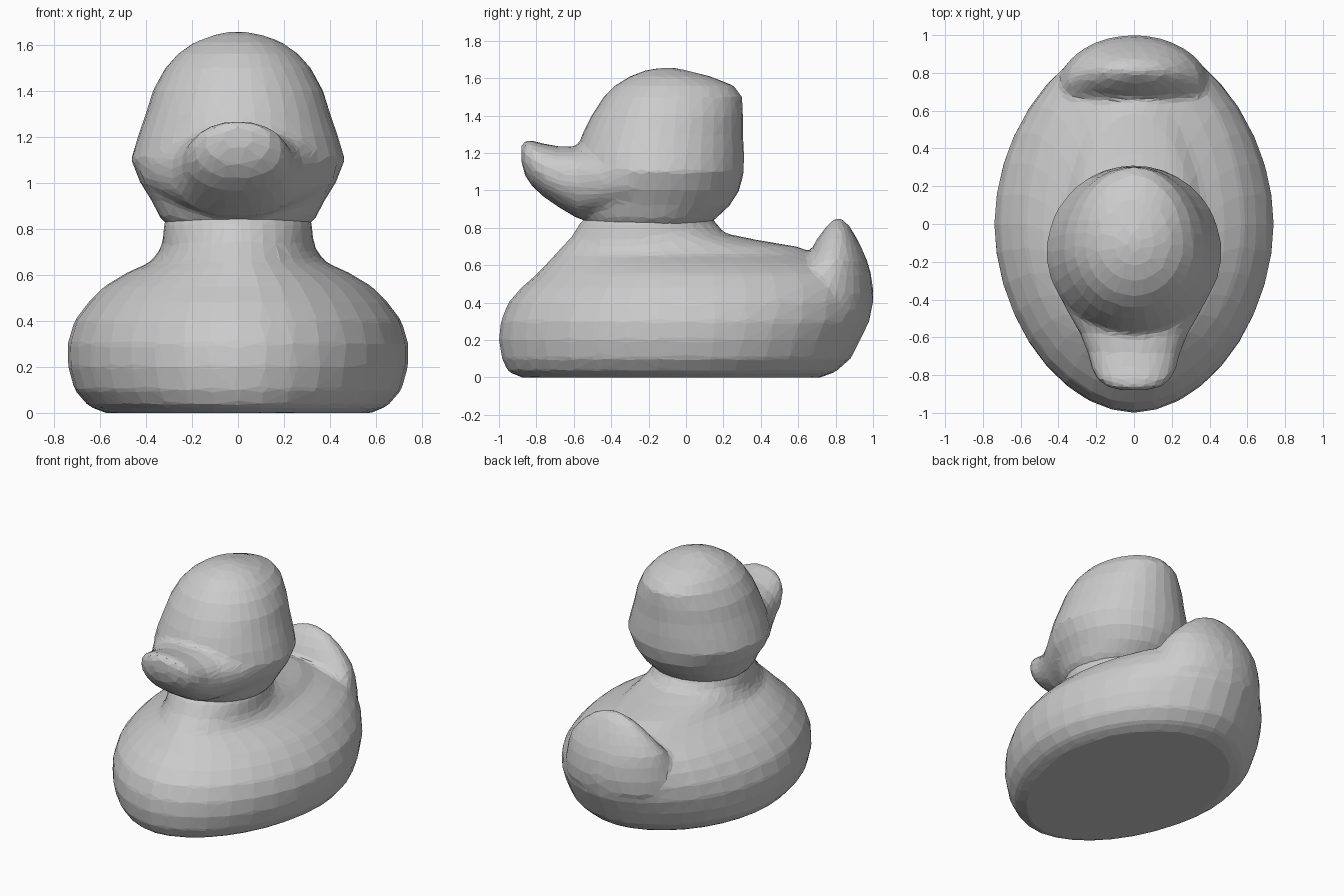
import bpy, bmesh
from math import sin, cos, pi, copysign

N = 36


def power(v, e):
    return copysign(abs(v) ** e, v)


def loft(bm, rings):
    """Skin a list of closed rings and cap both ends."""
    loops = [[bm.verts.new(p) for p in ring] for ring in rings]
    for a, b in zip(loops, loops[1:]):
        for i in range(N):
            j = (i + 1) % N
            bm.faces.new((a[i], a[j], b[j], b[i]))
    bm.faces.new(loops[0][::-1])
    bm.faces.new(loops[-1])


def level(z, w, front, mid, back, e=1.0):
    """Horizontal egg outline: half width w, widest at y = mid."""
    ring = []
    for i in range(N):
        c, s = cos(2 * pi * i / N), sin(2 * pi * i / N)
        reach = back - mid if s > 0 else mid - front
        ring.append((w * power(c, e), mid + reach * power(s, e), z))
    return ring


def slice_y(y, w, low, mid, high):
    """Upright egg outline used along the bill."""
    ring = []
    for i in range(N):
        c, s = cos(2 * pi * i / N), sin(2 * pi * i / N)
        ring.append((w * power(c, 0.9), y, mid + (high - mid if s > 0 else mid - low) * power(s, 0.9)))
    return ring


def make(name, parts, faces_ratio):
    """Fuse lofted parts and reduce them to irregular flat facets."""
    bm = bmesh.new()
    for rings in parts:
        loft(bm, rings)
    bmesh.ops.recalc_face_normals(bm, faces=bm.faces)
    me = bpy.data.meshes.new(name)
    bm.to_mesh(me)
    bm.free()
    ob = bpy.data.objects.new(name, me)
    bpy.context.collection.objects.link(ob)
    r = ob.modifiers.new("fuse", 'REMESH')
    r.mode = 'VOXEL'
    r.voxel_size = 0.02
    s = ob.modifiers.new("soften", 'SMOOTH')
    s.factor, s.iterations = 0.5, 3
    d = ob.modifiers.new("facets", 'DECIMATE')
    d.ratio = faces_ratio
    return ob


# Body: flat base, wide belly, sloping chest and back, short neck
body = [level(*r, 1.06) for r in (
    (0.00, 0.58, -0.88, 0, 0.72), (0.03, 0.65, -0.95, 0, 0.80),
    (0.10, 0.71, -0.985, 0, 0.88), (0.20, 0.738, -1.0, 0, 0.93),
    (0.30, 0.74, -0.99, 0, 0.98), (0.40, 0.71, -0.95, 0, 1.0),
    (0.48, 0.65, -0.88, 0, 1.0), (0.55, 0.58, -0.80, 0, 0.97),
    (0.61, 0.48, -0.745, -0.03, 0.86), (0.655, 0.38, -0.70, -0.1, 0.72),
    (0.70, 0.345, -0.66, -0.15, 0.59), (0.735, 0.33, -0.625, -0.18, 0.38),
    (0.77, 0.325, -0.60, -0.2, 0.21), (0.82, 0.32, -0.57, -0.2, 0.16),
    (0.90, 0.30, -0.50, -0.2, 0.12))]

# Tail: upturned lobe
tail = [level(*r) for r in (
    (0.35, 0.40, 0.40, 0.72, 0.99), (0.45, 0.41, 0.45, 0.70, 1.0),
    (0.55, 0.38, 0.52, 0.73, 0.99), (0.62, 0.35, 0.62, 0.76, 0.97),
    (0.68, 0.30, 0.67, 0.78, 0.945), (0.74, 0.24, 0.70, 0.80, 0.915),
    (0.80, 0.165, 0.745, 0.81, 0.88), (0.835, 0.09, 0.78, 0.815, 0.85),
    (0.85, 0.03, 0.80, 0.82, 0.83))]

# Head: full cheeks narrowing to a rounded crown
head = [level(*r) for r in (
    (0.80, 0.29, -0.52, -0.18, 0.10), (0.85, 0.34, -0.55, -0.18, 0.16),
    (0.92, 0.375, -0.57, -0.17, 0.235), (1.00, 0.425, -0.59, -0.16, 0.285),
    (1.10, 0.465, -0.60, -0.15, 0.31), (1.20, 0.435, -0.59, -0.15, 0.31),
    (1.30, 0.40, -0.555, -0.14, 0.305), (1.40, 0.37, -0.505, -0.13, 0.305),
    (1.50, 0.315, -0.44, -0.12, 0.30), (1.56, 0.26, -0.38, -0.11, 0.255),
    (1.61, 0.19, -0.30, -0.10, 0.13), (1.64, 0.11, -0.22, -0.10, 0.01),
    (1.655, 0.04, -0.14, -0.10, -0.06))]

# Bill: broad at the cheeks, tapering to an upturned lip
bill = [slice_y(*r) for r in (
    (-0.30, 0.43, 0.86, 1.08, 1.24), (-0.45, 0.36, 0.85, 1.07, 1.24),
    (-0.58, 0.285, 0.85, 1.06, 1.235), (-0.68, 0.245, 0.91, 1.08, 1.235),
    (-0.76, 0.225, 0.965, 1.11, 1.25), (-0.82, 0.195, 1.02, 1.15, 1.265),
    (-0.86, 0.145, 1.08, 1.18, 1.265), (-0.88, 0.07, 1.15, 1.2, 1.24))]

make("body", [body, tail], 0.045)
make("head", [head, bill], 0.06)
